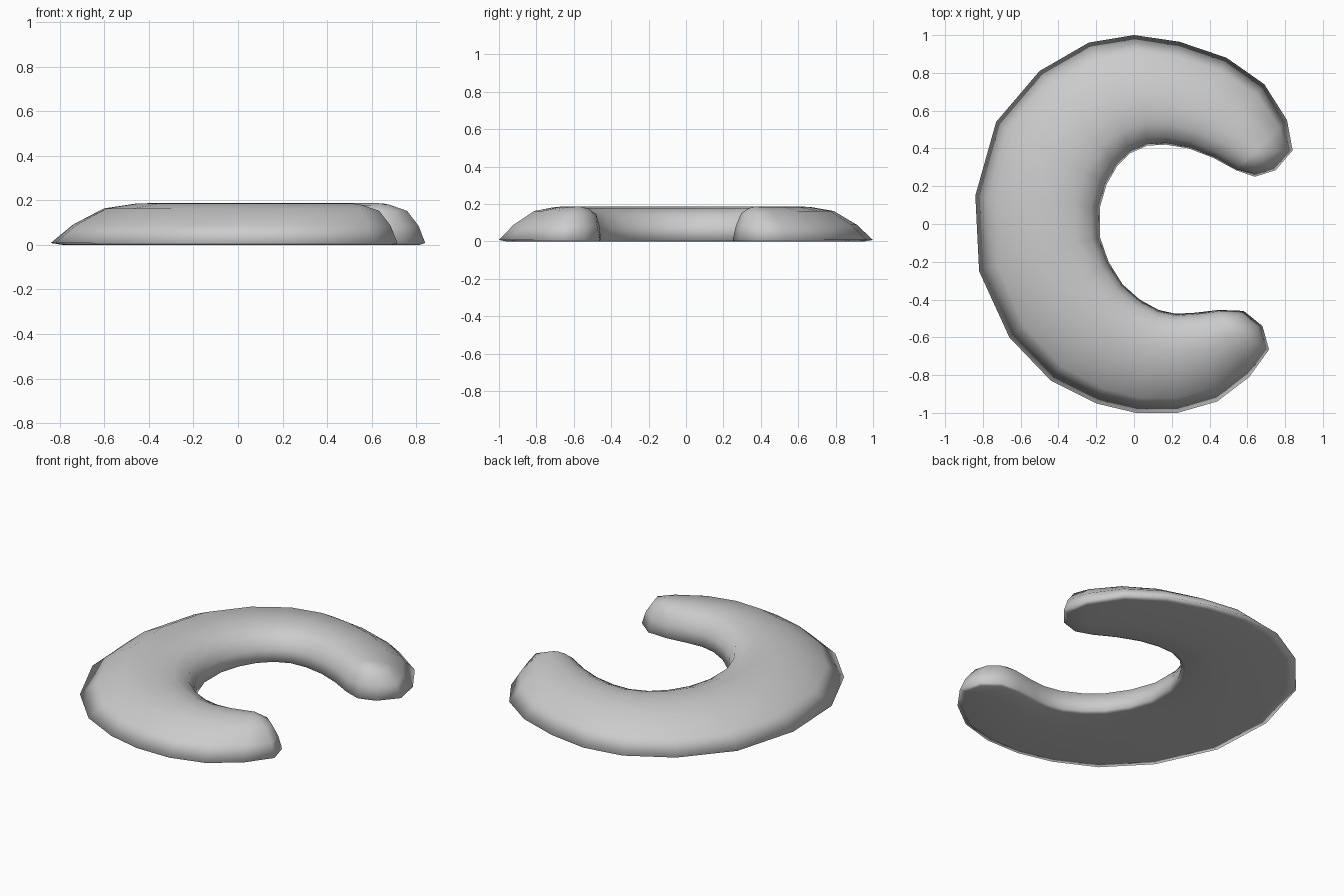
import bpy, bmesh
from mathutils import Vector

if "Cube" in bpy.data.objects:
    bpy.data.objects.remove(bpy.data.objects["Cube"])

# Matching outline points of the outer and inner side, from the upper arm to the lower arm
outer = [(.81, .55), (.69, .74), (.49, .88), (.24, .965), (0, 1), (-.24, .96), (-.5, .81),
         (-.73, .54), (-.84, .15), (-.82, -.25), (-.66, -.6), (-.44, -.83), (-.2, -.95),
         (.01, -1), (.23, -1), (.44, -.94), (.61, -.81)]
inner = [(.54, .285), (.42, .35), (.29, .40), (.17, .42), (.07, .415), (-.02, .375), (-.09, .305),
         (-.145, .21), (-.18, .09), (-.18, -.07), (-.135, -.2), (-.06, -.32), (.03, -.4),
         (.13, -.455), (.22, -.475), (.32, -.47), (.45, -.455)]
# Rounded arm ends
lower_tip = [(.715, -.665), (.68, -.54), (.58, -.46)]
upper_tip = [(.64, .25), (.75, .285), (.84, .39)]

# Profiles from bottom centre, over the rim, up to the ridge: (share of way to ridge, height)
outer_prof = [(1, 0), (.12, 0), (0, .008), (.22, .09), (.53, .163), (.85, .185), (1, .187)]
inner_prof = [(1, 0), (.12, 0), (0, .008), (.06, .08), (.22, .145), (.62, .178), (1, .187)]
tip_prof = [(1, 0), (.12, 0), (0, .008), (.14, .085), (.38, .152), (.75, .18), (1, .187)]

ridge = [Vector(a).lerp(Vector(b), .68) for a, b in zip(outer, inner)]

# Closed outline, each point with its ridge target and profile
loop = [(p, r, outer_prof) for p, r in zip(outer, ridge)]
loop += [(p, ridge[-1], tip_prof) for p in lower_tip]
loop += [(p, r, inner_prof) for p, r in zip(inner[::-1], ridge[::-1])]
loop += [(p, ridge[0], tip_prof) for p in upper_tip]

# Skin the profiles around the outline
bm = bmesh.new()
columns = []
for p, r, prof in loop:
    columns.append([bm.verts.new((*Vector(p).lerp(r, t), z)) for t, z in prof])
for i, col in enumerate(columns):
    nxt = columns[(i + 1) % len(columns)]
    for k in range(len(col) - 1):
        bm.faces.new((col[k], nxt[k], nxt[k + 1], col[k + 1]))
bmesh.ops.remove_doubles(bm, verts=bm.verts, dist=.0005)
bmesh.ops.recalc_face_normals(bm, faces=bm.faces)
for f in bm.faces:
    f.smooth = True

mesh = bpy.data.meshes.new("curved_body")
bm.to_mesh(mesh)
bm.free()
body = bpy.data.objects.new("curved_body", mesh)
bpy.context.collection.objects.link(body)
